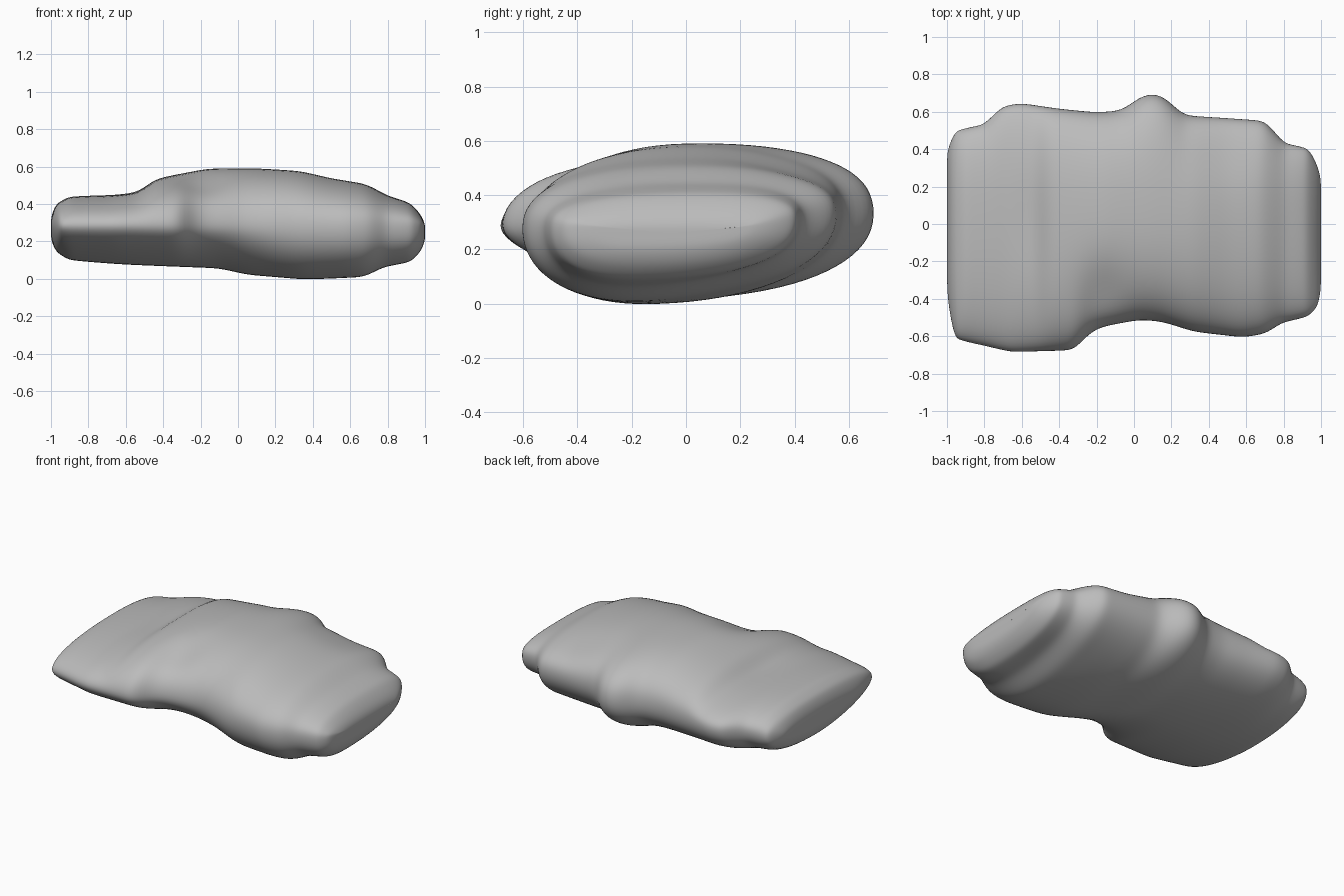
import bpy
import bmesh
from math import asin, sin, cos, pi, exp

default_cube = bpy.data.objects.get("Cube")
if default_cube:
    bpy.data.objects.remove(default_cube, do_unlink=True)

# Outline curves of the slab: position along the length, then the value there
FRONT_EDGE = [(-1, -.28), (-.98, -.5), (-.955, -.615), (-.8, -.655), (-.65, -.69), (-.305, -.68),
              (-.26, -.6), (-.18, -.555), (.03, -.515), (.15, -.525), (.32, -.58), (.58, -.61),
              (.7, -.59), (.79, -.53), (.93, -.495), (.98, -.44), (1, -.3)]
BACK_EDGE = [(-1, .34), (-.95, .5), (-.8, .535), (-.7, .635), (-.6, .65), (-.4, .62), (-.2, .6),
             (-.06, .61), (.03, .685), (.09, .705), (.16, .69), (.26, .585), (.7, .555),
             (.8, .435), (.93, .405), (.98, .31), (1, .2)]
CREST = [(-1, .3), (-.97, .4), (-.9, .44), (-.68, .45), (-.53, .475), (-.45, .535), (-.16, .592),
         (.1, .593), (.33, .58), (.5, .54), (.68, .51), (.8, .445), (.92, .405), (.97, .35), (1, .27)]
BELLY = [(-1, .24), (-.97, .145), (-.9, .1), (-.6, .075), (-.1, .055), (.05, .02), (.35, -.005),
         (.67, .005), (.78, .06), (.92, .09), (.97, .14), (1, .23)]

STATIONS = 130   # cross-sections along the length
RING = 80        # points around each cross-section
FRONT_TIP, BACK_TIP = .285, .325   # height of the widest line on each side


def sample(curve, x):
    """Interpolate by arc angle, which keeps both ends of the slab rounded."""
    for (x0, v0), (x1, v1) in zip(curve, curve[1:]):
        if x <= x1:
            blend = (asin(x) - asin(x0)) / (asin(x1) - asin(x0))
            return v0 + (v1 - v0) * blend
    return curve[-1][1]


def bump(x, y, cx, cy, wx, wy):
    return exp(-((x - cx) / wx) ** 2 - ((y - cy) / wy) ** 2)


def section_point(x, angle):
    """Point on a lopsided rounded cross-section whose belly shifts along the length."""
    c, s = cos(angle), sin(angle)
    front, back = sample(FRONT_EDGE, x), sample(BACK_EDGE, x)
    upper, behind = s >= 0, c >= 0
    right_side = 1 / (1 + exp((x - .15) * 12))
    if upper:
        middle, power = .04, (.8 if behind else .92)
    elif behind:
        middle, power = -.17 + .15 * right_side, 1 - .1 * right_side
    else:
        middle, power = -.17 + .15 * right_side, .92 + .22 * right_side
    power -= .18 * max(x, 0) ** 4
    reach = abs(c) ** power
    rise = abs(s) ** power
    y = middle + ((back if behind else front) - middle) * reach
    back_tip = BACK_TIP - .04 * x ** 6
    tip = FRONT_TIP + (back_tip - FRONT_TIP) * (y - front) / (back - front)
    limit = sample(CREST if upper else BELLY, x)
    z = tip + (limit - tip) * rise
    if upper:
        # Scooped notch at the front, step on the right, lower shelf at the back
        z -= .05 * rise * bump(x, y, -.17, -.38, .12, .15)
        z -= .015 * rise * bump(x, y, -.56, 0, .09, .2)
        z -= .03 * rise * bump(x, y, .46, .42, .24, .2)
    else:
        # Hollow under the left end
        z += .025 * rise * bump(x, y, .72, .2, .16, .25)
    return x, y, z


# Loft the cross-sections into one closed skin
bm = bmesh.new()
rings = []
for i in range(STATIONS + 1):
    x = sin(pi * (i / STATIONS - .5))
    rings.append([bm.verts.new(section_point(x, 2 * pi * j / RING)) for j in range(RING)])
for near, far in zip(rings, rings[1:]):
    for j in range(RING):
        k = (j + 1) % RING
        bm.faces.new((near[j], near[k], far[k], far[j]))

# Narrow caps over both ends
for ring in (rings[0], rings[-1]):
    hub = bm.verts.new(sum((v.co for v in ring), ring[0].co * 0) / RING)
    for j in range(RING):
        bm.faces.new((ring[j], ring[(j + 1) % RING], hub))

# Weather away the remaining ridges
for _ in range(10):
    bmesh.ops.smooth_vert(bm, verts=bm.verts, factor=.5,
                          use_axis_x=False, use_axis_y=True, use_axis_z=True)
bmesh.ops.recalc_face_normals(bm, faces=bm.faces)
mesh = bpy.data.meshes.new("rock_slab")
bm.to_mesh(mesh)
bm.free()

# Plain stone colour
stone = bpy.data.materials.new("grey_stone")
stone.use_nodes = True
grey = (.5, .5, .5, 1)
stone.diffuse_color = grey
stone.node_tree.nodes["Principled BSDF"].inputs["Base Color"].default_value = grey
mesh.materials.append(stone)

rock = bpy.data.objects.new("rock_slab", mesh)
bpy.context.collection.objects.link(rock)
for polygon in mesh.polygons:
    polygon.use_smooth = True
